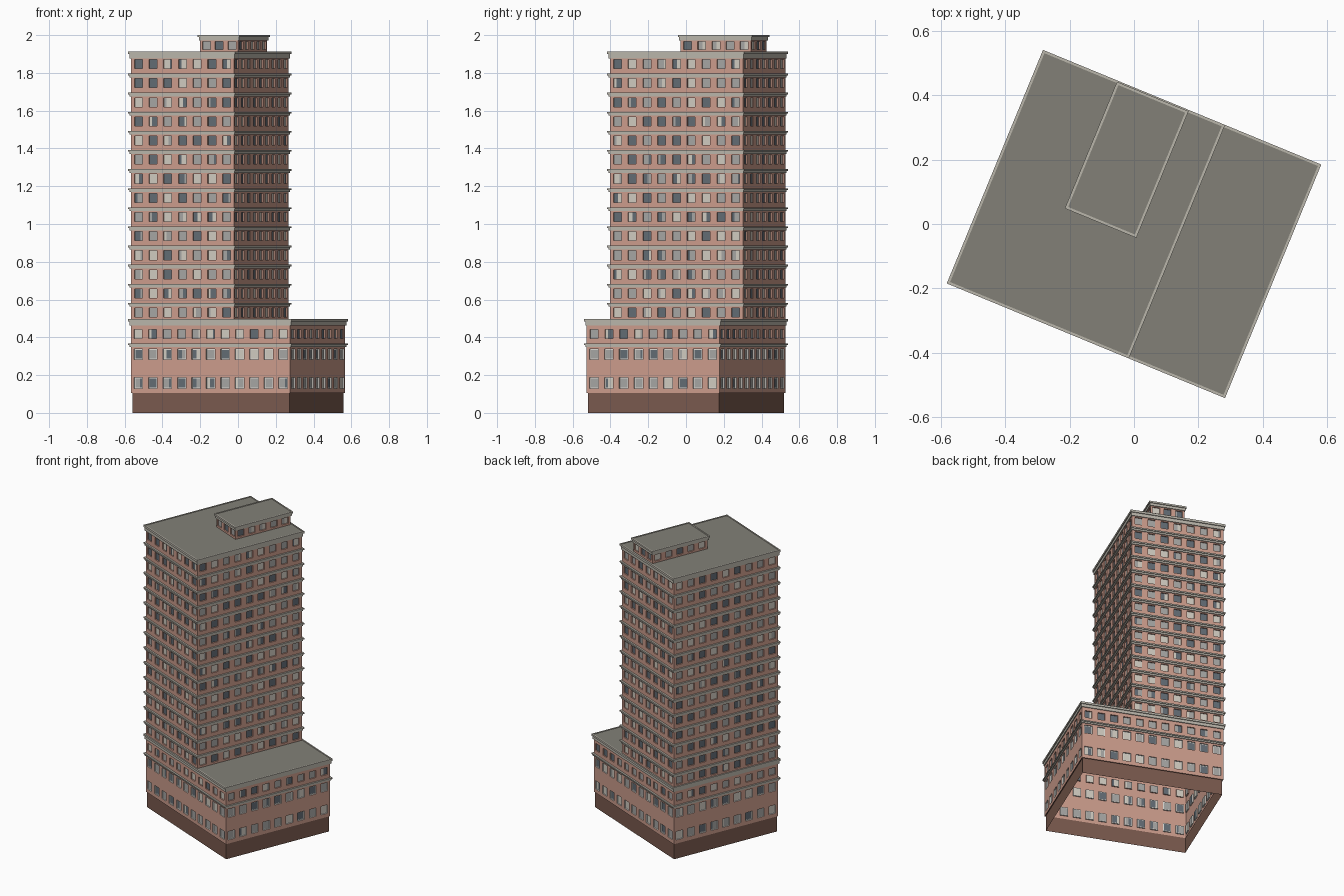
import bpy, bmesh, math, random
from mathutils import Matrix

if "Cube" in bpy.data.objects:
    bpy.data.objects.remove(bpy.data.objects["Cube"])

random.seed(7)
ROT = Matrix.Rotation(math.radians(-22.4), 4, 'Z')


def material(name, r, g, b):
    lin = [((c / 255 + 0.055) / 1.055) ** 2.4 for c in (r, g, b)]
    m = bpy.data.materials.new(name)
    m.diffuse_color = (*lin, 1)
    m.use_nodes = True
    m.node_tree.nodes["Principled BSDF"].inputs["Base Color"].default_value = m.diffuse_color
    return m


BRICK, PLINTH, STONE, ROOF, DARK, MID, LIGHT, FRAME = range(8)
MATS = [material("pink brick", 204, 156, 140), material("brown plinth", 122, 90, 78),
        material("pale stone", 186, 182, 171), material("grey roof", 130, 128, 119),
        material("dark glass", 98, 108, 116), material("grey glass", 166, 166, 164),
        material("curtained glass", 208, 203, 192), material("white frame", 222, 220, 214)]


def finish(bm, name):
    bmesh.ops.remove_doubles(bm, verts=bm.verts, dist=0.0002)
    bm.transform(ROT)
    me = bpy.data.meshes.new(name)
    bm.to_mesh(me)
    bm.free()
    for m in MATS:
        me.materials.append(m)
    bpy.context.collection.objects.link(bpy.data.objects.new(name, me))


def quad(bm, pts, mat):
    f = bm.faces.new([bm.verts.new(p) for p in pts])
    f.material_index = mat


def corners(rect, o):
    x0, x1, y0, y1 = rect
    return [(x0 - o, y0 - o), (x1 + o, y0 - o), (x1 + o, y1 + o), (x0 - o, y1 + o)]


def sweep(bm, rect, profile, mat):
    """Run an (offset, height) profile around a rectangle, mitred at the corners."""
    for (o0, z0), (o1, z1) in zip(profile, profile[1:]):
        a, b = corners(rect, o0), corners(rect, o1)
        for i in range(4):
            j = (i + 1) % 4
            quad(bm, [(*a[i], z0), (*a[j], z0), (*b[j], z1), (*b[i], z1)], mat)


def band(bm, rect, z0, z1, out=0.011):
    """Two-step string course."""
    zm = z0 + (z1 - z0) * 0.55
    sweep(bm, rect, [(0, z0), (out * 0.5, z0), (out * 0.5, zm), (out, zm), (out, z1), (0, z1)], STONE)


def roof(name, rect, z0, z1, out=0.011):
    """Cornice with a pale rim around a flat roof."""
    bm = bmesh.new()
    zm = z0 + (z1 - z0) * 0.6
    sweep(bm, rect, [(0, z0), (out * 0.5, z0), (out * 0.5, zm), (out, zm), (out, z1),
                     (0.003, z1), (0.003, z1 - 0.003)], STONE)
    quad(bm, [(*c, z1 - 0.003) for c in corners(rect, 0.003)], ROOF)
    finish(bm, name)


def pane(bm, P, s0, s1, z0, z1):
    """Glass, sometimes half covered by a curtain."""
    mat = random.choices([DARK, MID, LIGHT], [0.3, 0.42, 0.28])[0]
    cuts = [s0, s1]
    if random.random() < 0.25:
        cuts = [s0, s0 + (s1 - s0) * random.choice([0.3, 0.5, 0.7]), s1]
    for k, (a, b) in enumerate(zip(cuts, cuts[1:])):
        m = mat if k == 0 else random.choice([x for x in (DARK, MID, LIGHT) if x != mat])
        quad(bm, [P(a, z0, 0.008), P(b, z0, 0.008), P(b, z1, 0.008), P(a, z1, 0.008)], m)


def storey(bm, rect, counts, z0, z1, w0, w1, width=0.046, frame=0.0):
    """One floor of wall on four sides with a row of recessed windows."""
    cs = corners(rect, 0)
    for i in range(4):
        (ax, ay), (bx, by) = cs[i], cs[(i + 1) % 4]
        L = math.hypot(bx - ax, by - ay)
        dx, dy = (bx - ax) / L, (by - ay) / L

        def P(s, z, d=0.0):
            return (ax + dx * s - dy * d, ay + dy * s + dx * d, z)

        def wall(s0, s1, za, zb, mat=BRICK, d=0.0):
            quad(bm, [P(s0, za, d), P(s1, za, d), P(s1, zb, d), P(s0, zb, d)], mat)

        n = counts[i % 2]
        step = L / n
        wall(0, L, z0, w0)
        wall(0, L, w1, z1)
        edge = 0
        for k in range(n):
            s0 = (k + 0.5) * step - width / 2
            s1 = s0 + width
            wall(edge, s0, w0, w1)
            edge = s1
            # reveal around the opening, then an optional frame, then the glass
            outer = [(s0, w0), (s1, w0), (s1, w1), (s0, w1)]
            f = frame
            inner = [(s0 + f, w0 + f), (s1 - f, w0 + f), (s1 - f, w1 - f), (s0 + f, w1 - f)]
            for a in range(4):
                b = (a + 1) % 4
                quad(bm, [P(*outer[a]), P(*outer[b]), P(*outer[b], 0.008), P(*outer[a], 0.008)],
                     FRAME if f else BRICK)
                if f:
                    quad(bm, [P(*outer[a], 0.008), P(*outer[b], 0.008),
                              P(*inner[b], 0.008), P(*inner[a], 0.008)], FRAME)
            pane(bm, P, s0 + f, s1 - f, w0 + f, w1 - f)
        wall(edge, L, w0, w1)


PODIUM = (-0.456, 0.456, -0.381, 0.381)
TOWER = (-0.456, 0.133, -0.381, 0.381)
PENT = (-0.206, 0.012, -0.026, 0.377)

# Plinth, open underneath
bm = bmesh.new()
sweep(bm, PODIUM, [(-0.006, 0), (-0.006, 0.105), (0, 0.105)], PLINTH)
finish(bm, "plinth")

# Podium: two framed floors and one plain floor
bm = bmesh.new()
storey(bm, PODIUM, (11, 9), 0.105, 0.23, 0.13, 0.187, 0.05, 0.005)
storey(bm, PODIUM, (11, 9), 0.23, 0.36, 0.282, 0.339, 0.05, 0.005)
storey(bm, PODIUM, (11, 9), 0.36, 0.468, 0.393, 0.441)
finish(bm, "podium_walls")
bm = bmesh.new()
band(bm, PODIUM, 0.35, 0.367)
finish(bm, "podium_band")
roof("podium_roof", PODIUM, 0.463, 0.496)

# Tower: fourteen repeated floors with a band between each
PITCH = 0.1012
walls, bands = bmesh.new(), bmesh.new()
for k in range(14):
    z = 0.531 + PITCH * k
    bottom = 0.49 if k == 0 else z - 0.055
    storey(walls, TOWER, (7, 9), bottom, z + PITCH - 0.055, z - 0.024, z + 0.024)
    if k < 13:
        band(bands, TOWER, z + 0.031, z + 0.051)
finish(walls, "tower_walls")
finish(bands, "tower_bands")
roof("tower_roof", TOWER, 1.877, 1.914)

# Rooftop penthouse
bm = bmesh.new()
storey(bm, PENT, (3, 5), 1.905, 1.978, 1.924, 1.966)
finish(bm, "penthouse_walls")
roof("penthouse_roof", PENT, 1.972, 2.0)
